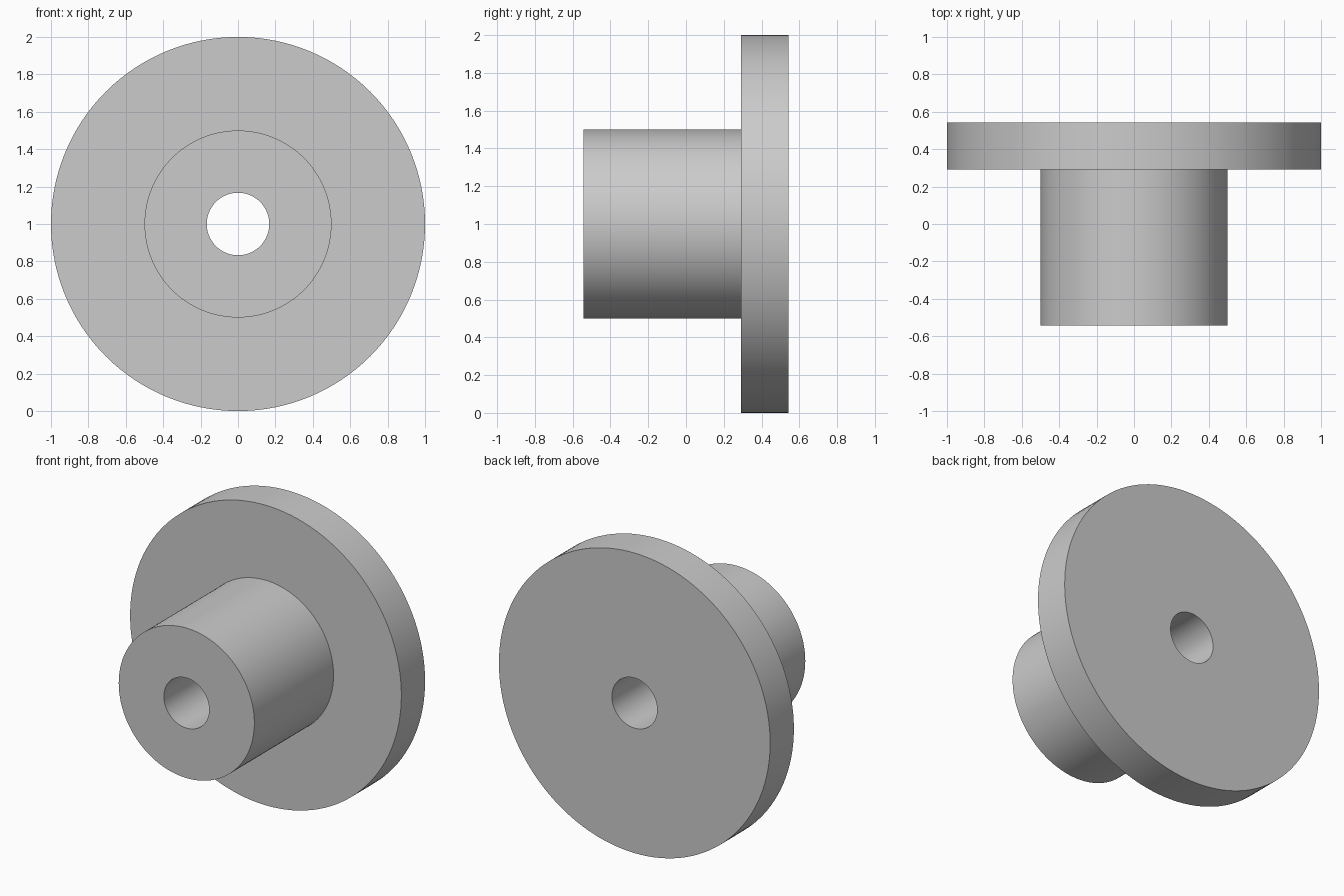
import bpy
import bmesh
import math
from mathutils import Matrix

cube = bpy.data.objects.get("Cube")
if cube:
    bpy.data.objects.remove(cube, do_unlink=True)

SEGMENTS = 128
BORE, HUB, FLANGE = 0.167, 0.5, 1.0
FRONT, STEP, BACK = -0.542, 0.292, 0.542

# Plain grey material
grey = bpy.data.materials.new("plain_grey")
grey.use_nodes = True
colour = (0.6, 0.6, 0.6, 1)
grey.diffuse_color = colour
grey.node_tree.nodes["Principled BSDF"].inputs["Base Color"].default_value = colour

# Closed half section (radius, depth), from the bore out over hub and flange
profile = [(BORE, FRONT), (HUB, FRONT), (HUB, STEP),
           (FLANGE, STEP), (FLANGE, BACK), (BORE, BACK)]

# Revolve the section around the y axis
bm = bmesh.new()
verts = [bm.verts.new((r, y, 0)) for r, y in profile]
edges = [bm.edges.new((a, b)) for a, b in zip(verts, verts[1:] + verts[:1])]
bmesh.ops.spin(bm, geom=verts + edges, cent=(0, 0, 0), axis=(0, 1, 0),
               angle=math.tau, steps=SEGMENTS, use_duplicate=False)
bmesh.ops.remove_doubles(bm, verts=bm.verts, dist=0.0001)
bmesh.ops.recalc_face_normals(bm, faces=bm.faces)
bmesh.ops.transform(bm, matrix=Matrix.Translation((0, 0, FLANGE)), verts=bm.verts)

mesh = bpy.data.meshes.new("flanged_hub")
bm.to_mesh(mesh)
bm.free()
mesh.materials.append(grey)
hub = bpy.data.objects.new("flanged_hub", mesh)
bpy.context.collection.objects.link(hub)

# Smooth round walls, crisp rims
bpy.ops.object.select_all(action="DESELECT")
hub.select_set(True)
bpy.context.view_layer.objects.active = hub
bpy.ops.object.shade_smooth_by_angle(angle=math.radians(30))
